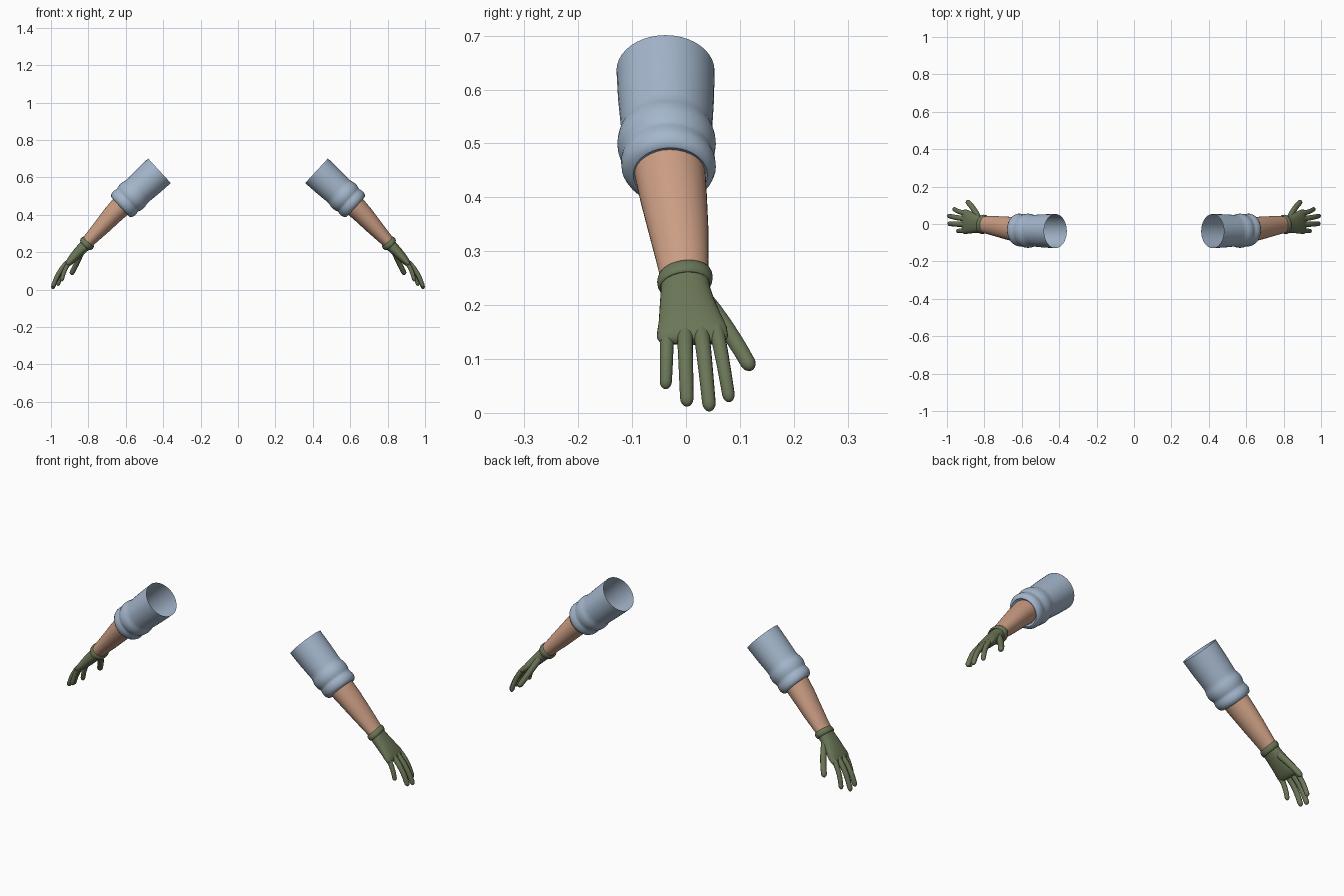
import bpy, bmesh, math
from mathutils import Vector

if "Cube" in bpy.data.objects:
    bpy.data.objects.remove(bpy.data.objects["Cube"])


def material(name, rgb):
    m = bpy.data.materials.new(name)
    m.diffuse_color = (*rgb, 1)
    m.use_nodes = True
    m.node_tree.nodes["Principled BSDF"].inputs["Base Color"].default_value = m.diffuse_color
    return m


BLUE = material("sleeve_blue", (0.37, 0.47, 0.60))
SKIN = material("skin_tan", (0.60, 0.34, 0.23))
GREEN = material("glove_green", (0.145, 0.18, 0.095))


def loft(name, rings, mat, side, axis=None, caps=(False, False), power=1.0, n=28):
    """Skin elliptical rings (x, y, z, width radius, thickness radius)."""
    bm = bmesh.new()
    loops = []
    pts = [Vector(r[:3]) for r in rings]
    for i, (x, y, z, ry, rn) in enumerate(rings):
        t = axis or (pts[min(i + 1, len(pts) - 1)] - pts[max(i - 1, 0)])
        t = Vector(t).normalized()
        u = Vector((0, 1, 0))
        u = (u - t * u.dot(t)).normalized()
        v = t.cross(u)
        loop = []
        for k in range(n):
            a = 2 * math.pi * k / n
            c, s = math.cos(a), math.sin(a)
            c = math.copysign(abs(c) ** power, c)
            s = math.copysign(abs(s) ** power, s)
            p = pts[i] + u * (ry * c) + v * (rn * s)
            loop.append(bm.verts.new((p.x * side, p.y, p.z)))
        loops.append(loop)
    for a, b in zip(loops, loops[1:]):
        for k in range(n):
            bm.faces.new((a[k], a[(k + 1) % n], b[(k + 1) % n], b[k]))
    if caps[0]:
        bm.faces.new(loops[0])
    if caps[1]:
        bm.faces.new(loops[-1])
    bmesh.ops.recalc_face_normals(bm, faces=bm.faces)
    me = bpy.data.meshes.new(name)
    bm.to_mesh(me)
    bm.free()
    me.materials.append(mat)
    ob = bpy.data.objects.new(name, me)
    bpy.context.collection.objects.link(ob)
    bpy.ops.object.select_all(action='DESELECT')
    ob.select_set(True)
    bpy.context.view_layer.objects.active = ob
    bpy.ops.object.shade_smooth_by_angle(angle=math.radians(50))
    return ob


def digit(name, path, radius, side):
    """Tapered finger along a bezier-like path with a rounded tip."""
    a, b, c = (Vector(p) for p in path)
    rings = []
    length = (b - a).length + (c - b).length
    ts = [0, .2, .4, .6, .75] + [1 - radius / length * k for k in (1, .6, .3, .1, 0.01)]
    for t in ts:
        p = a * (1 - t) ** 2 + b * 2 * t * (1 - t) + c * t * t
        r = radius * (1.08 - 0.2 * t)
        d = (1 - t) * length / radius
        if d < 1:
            r *= math.sqrt(max(0.0, 1 - (1 - d) ** 2))
        rings.append((*p, r, r * 0.95))
    loft(name, rings, GREEN, side, caps=(True, True), n=14)


AXIS = (0.735, 0, -0.678)
# sleeve profile: distance along the arm, radius, centre y
SLEEVE = [(0, .091, -.038), (.08, .089, -.037), (.150, .085, -.036), (.167, .085, -.036),
          (.176, .088, -.036), (.188, .0905, -.036), (.200, .0915, -.036), (.213, .090, -.036),
          (.224, .0865, -.035), (.231, .084, -.034), (.238, .085, -.034), (.250, .0875, -.033),
          (.263, .0875, -.032), (.275, .083, -.031), (.283, .076, -.030), (.285, .069, -.029),
          (.279, .062, -.029)]

FINGERS = {
    "little_finger": ([(.895, -.036, .152), (.93, -.035, .115), (.943, -.038, .044)], .0125),
    "ring_finger": ([(.900, -.002, .154), (.960, -.001, .110), (.990, .002, .012)], .0140),
    "middle_finger": ([(.900, .028, .154), (.960, .034, .110), (.992, .044, .003)], .0140),
    "index_finger": ([(.897, .056, .156), (.945, .066, .115), (.963, .081, .020)], .0130),
    "thumb": ([(.832, .030, .215), (.852, .082, .155), (.893, .122, .080)], .0160),
}

for side, tag in ((1, "right"), (-1, "left")):
    # open sleeve with two rolled folds at the hem
    loft(tag + "_sleeve",
         [(.42 + AXIS[0] * s, y, .635 + AXIS[2] * s, r, r * .985) for s, r, y in SLEEVE],
         BLUE, side, axis=AXIS, caps=(False, True), n=40)
    # bare forearm
    loft(tag + "_forearm",
         [(.622, -.030, .449, .066, .058), (.67, -.023, .400, .062, .053),
          (.73, -.013, .334, .055, .045), (.78, -.006, .280, .048, .037),
          (.818, -.002, .240, .043, .032)], SKIN, side, n=32)
    # rolled band at the glove opening
    band = []
    for k in range(13):
        a = 2 * math.pi * k / 12
        s, d = .015 * math.cos(a), .006 * math.sin(a)
        band.append((.807 + .70 * s, -.002, .247 - .71 * s, .046 + d, .036 + d))
    loft(tag + "_glove_band", band, GREEN, side, axis=(.70, .12, -.71), n=32)
    # palm
    loft(tag + "_palm",
         [(.806, -.002, .248, .044, .033), (.825, -.001, .228, .046, .030),
          (.850, .002, .203, .051, .028), (.875, .007, .176, .058, .025),
          (.895, .011, .154, .065, .021), (.907, .012, .141, .066, .017),
          (.914, .012, .134, .062, .011), (.917, .012, .131, .056, .005)],
         GREEN, side, caps=(True, True), power=.85, n=32)
    for name, (path, radius) in FINGERS.items():
        digit(tag + "_" + name, path, radius, side)
